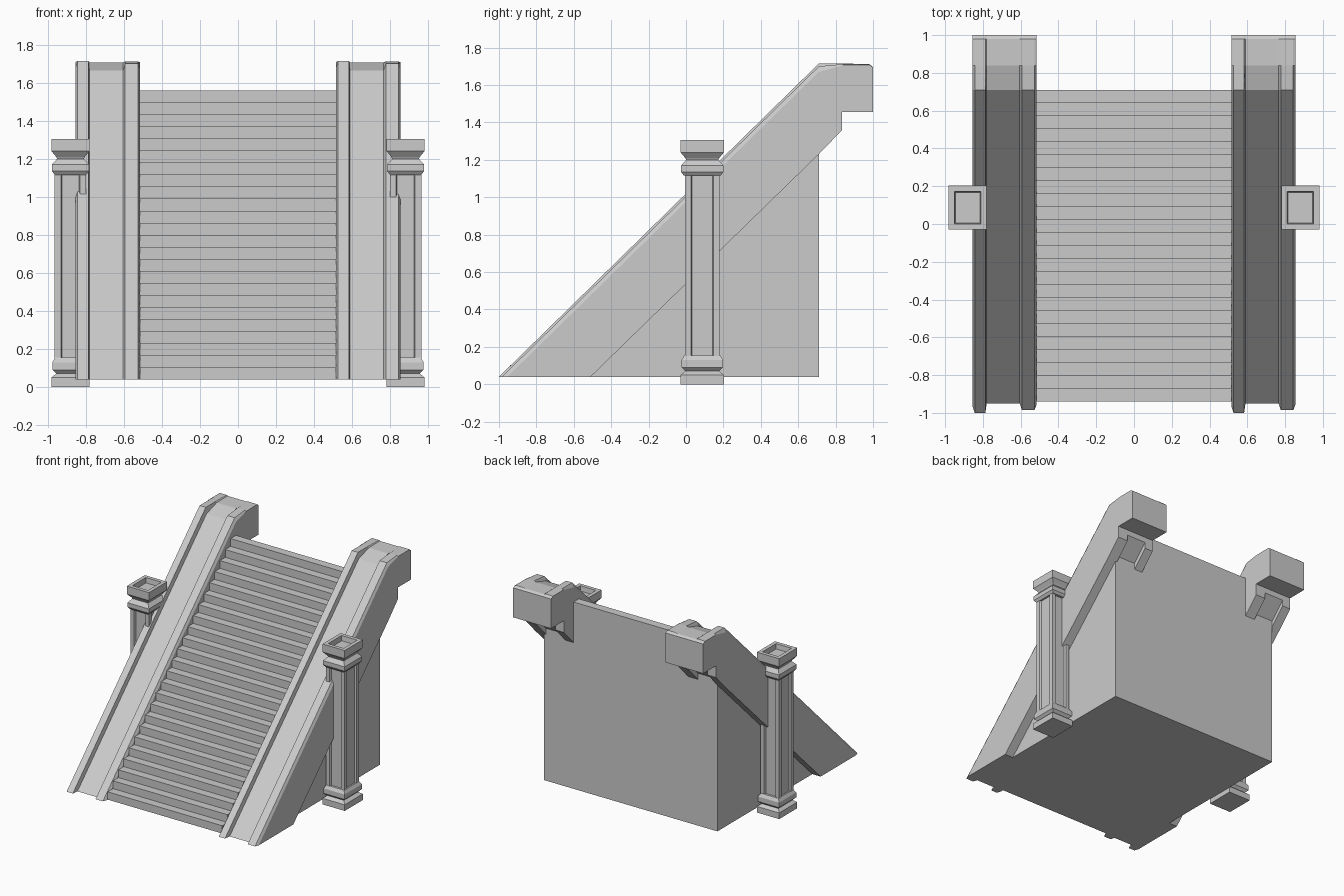
import bpy, bmesh

if "Cube" in bpy.data.objects:
    bpy.data.objects.remove(bpy.data.objects["Cube"])


def loft(name, rings):
    """Bridge matching closed rings and cap both ends."""
    bm = bmesh.new()
    vs = [[bm.verts.new(p) for p in r] for r in rings]
    n = len(rings[0])
    for a, b in zip(vs, vs[1:]):
        for i in range(n):
            j = (i + 1) % n
            bm.faces.new((a[i], a[j], b[j], b[i]))
    bm.faces.new(vs[0][::-1])
    bm.faces.new(vs[-1])
    bmesh.ops.recalc_face_normals(bm, faces=bm.faces)
    me = bpy.data.meshes.new(name)
    bm.to_mesh(me)
    bm.free()
    ob = bpy.data.objects.new(name, me)
    bpy.context.collection.objects.link(ob)
    return ob


def prism(name, half_width, yz):
    return loft(name, [[(x, y, z) for y, z in yz] for x in (-half_width, half_width)])


# Stair flight: stepped profile, solid down to the underside
STEPS = 24
Y0, Y1, Z0, Z1 = -0.94, 0.71, 0.04, 1.56
run, rise = (Y1 - Y0) / STEPS, (Z1 - Z0) / STEPS
profile = [(Y1, Z0), (Y0, Z0)]
for i in range(STEPS):
    z = Z0 + (i + 1) * rise
    profile += [(Y0 + i * run, z), (Y0 + (i + 1) * run, z)]
prism("stair_flight", 0.516, profile)

# Wider base block under the side rails
prism("stair_base", 0.78, [(-0.85, 0.04), (-0.75, 0.04), (0.71, 0.04), (0.71, 1.45)])


# Side rails: raised edges, sunken middle, blocky overhanging top end
def rail_ring(x, d, under):
    """d sinks the sloping top face; under lifts the rear underside."""
    yz = [(-1 + d, 0.04), (0.71, 1.715 - d), (0.84, 1.715 - 0.2 * d),
          (0.98, 1.712 - 0.1 * d), (1.0, 1.695), (1.0, 1.455), (0.835, 1.455),
          (0.835, 1.36 + under), (0.71, 1.23 + under), (-0.51 - under, 0.04)]
    return [(x, y, z) for y, z in yz]


STATIONS = [(0, 0.035, 0), (0.012, 0, 0), (0.068, 0, 0), (0.075, 0.05, 0),
            (0.0755, 0.05, 0.05), (0.2495, 0.05, 0.05), (0.25, 0.05, 0),
            (0.262, 0.015, 0), (0.328, 0.015, 0), (0.34, 0.045, 0)]
for side, left in (("left", -0.855), ("right", 0.515)):
    loft(side + "_rail", [rail_ring(left + s, d, u) for s, d, u in STATIONS])


# Posts: grooved shaft with moulded base and hollow-topped cap
def stack(name, cx, cy, levels):
    """Rectangular moulding; each level is (inset, z)."""
    rings = []
    for inset, z in levels:
        hx, hy = 0.1 - inset, 0.116 - inset
        rings.append([(cx + sx * hx, cy + sy * hy, z)
                      for sx, sy in ((-1, -1), (1, -1), (1, 1), (-1, 1))])
    return loft(name, rings)


BASE = [(0, 0), (0, 0.05), (0.025, 0.07), (0.005, 0.09), (0.005, 0.13),
        (0.02, 0.155)]
CAP = [(0.018, 1.115), (0.003, 1.135), (0.003, 1.17), (0.03, 1.20),
       (0.025, 1.21), (0, 1.24), (0, 1.305), (0.03, 1.305), (0.035, 1.265)]
HX, HY, CORNER, DEPTH = 0.083, 0.093, 0.032, 0.015


def shaft_ring(cx, cy, z):
    a, b = HX - CORNER, HY - CORNER
    s = 0.006
    quarter = [(HX - DEPTH, b - s), (HX, b), (HX, HY), (a, HY), (a - s, HY - DEPTH)]
    pts = quarter + [(-x, y) for x, y in quarter[::-1]]
    pts += [(-x, -y) for x, y in quarter] + [(x, -y) for x, y in quarter[::-1]]
    return [(cx + x, cy + y, z) for x, y in pts]


for side, sx in (("left", -1), ("right", 1)):
    cx, cy = sx * 0.881, 0.087
    stack(side + "_post_base", cx, cy, BASE)
    loft(side + "_post_shaft", [shaft_ring(cx, cy, z) for z in (0.14, 1.13)])
    stack(side + "_post_cap", cx, cy, CAP)
